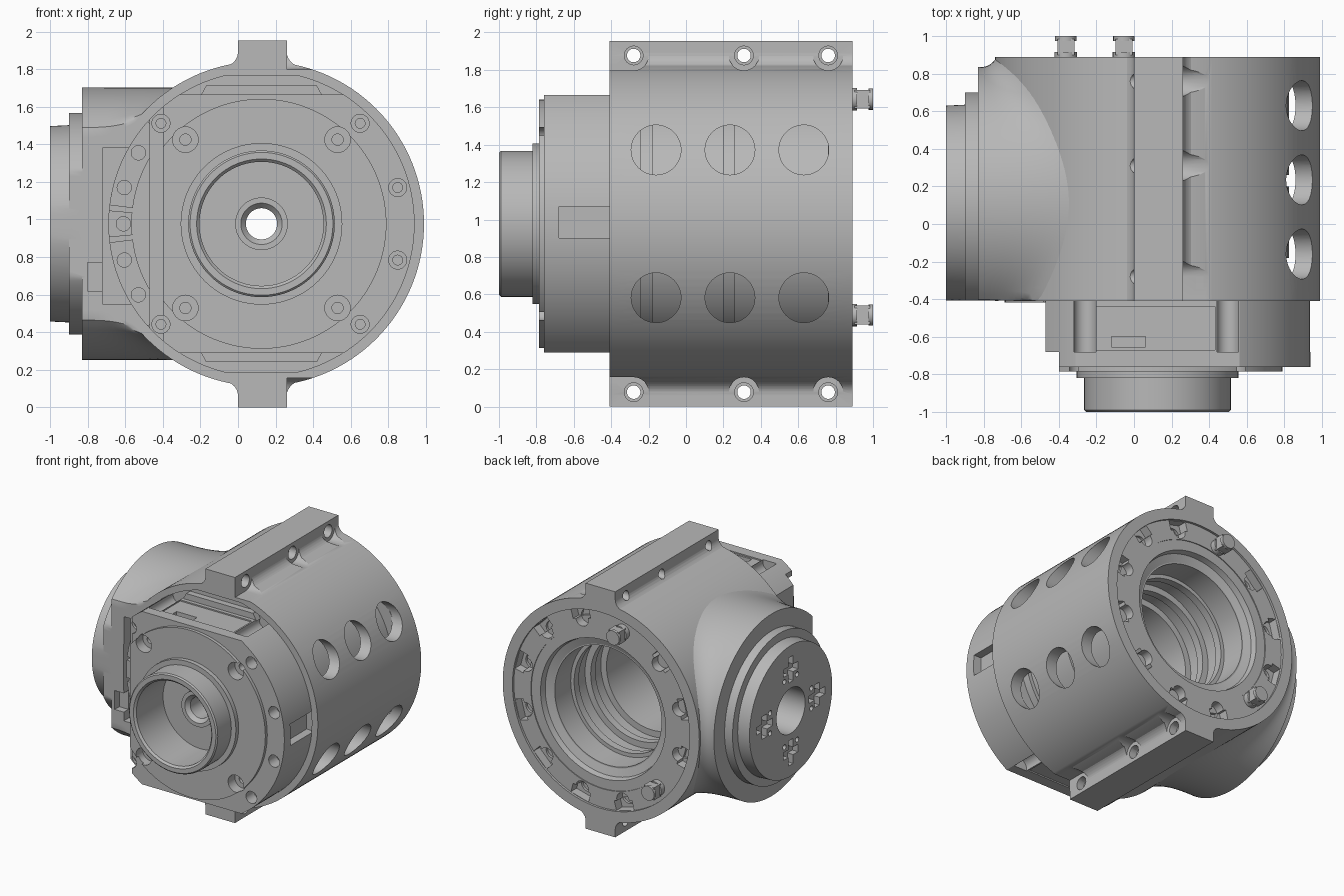
import bpy, bmesh, math
from mathutils import Vector, Matrix

old = bpy.data.objects.get("Cube")
if old:
    bpy.data.objects.remove(old, do_unlink=True)

CX, CZ = 0.125, 0.977      # main barrel axis, along y
BY = 0.11                  # side boss axis, along x
R = 0.865                  # barrel radius
FRONT, BACK = -0.41, 0.89
FLOOR = -0.36              # recess floor behind the front rim

metal = bpy.data.materials.new("machined_grey")
metal.use_nodes = True
grey = (0.48, 0.48, 0.48, 1)
metal.diffuse_color = grey
metal.node_tree.nodes["Principled BSDF"].inputs["Base Color"].default_value = grey
parts = []


def finish(name, bm, cutter=False):
    bmesh.ops.remove_doubles(bm, verts=bm.verts, dist=1e-5)
    bmesh.ops.recalc_face_normals(bm, faces=bm.faces)
    me = bpy.data.meshes.new(name)
    bm.to_mesh(me)
    bm.free()
    me.materials.append(metal)
    ob = bpy.data.objects.new(name, me)
    bpy.context.scene.collection.objects.link(ob)
    if cutter:
        ob.hide_render = True
    else:
        parts.append(ob)
    return ob


def cyl(bm, p0, p1, r, n=32):
    a, b = Vector(p0), Vector(p1)
    m = Matrix.Translation((a + b) / 2) @ (b - a).to_track_quat("Z", "Y").to_matrix().to_4x4()
    bmesh.ops.create_cone(bm, cap_ends=True, segments=n, radius1=r, radius2=r,
                          depth=(b - a).length, matrix=m)


def box(bm, lo, hi, m=Matrix()):
    lo, hi = Vector(lo), Vector(hi)
    bmesh.ops.create_cube(bm, size=1, matrix=m @ Matrix.Translation((lo + hi) / 2)
                          @ Matrix.Diagonal((*(hi - lo), 1)))


def skin(bm, rings, closed=False):
    # Quads between successive rings of vertices
    n = len(rings[0])
    for i in range(len(rings) if closed else len(rings) - 1):
        a, b = rings[i], rings[(i + 1) % len(rings)]
        for j in range(n):
            k = (j + 1) % n
            bm.faces.new((a[j], a[k], b[k], b[j]))


def lathe(name, profile, n=96):
    # Closed (radius, y) profile turned about the barrel axis
    bm = bmesh.new()
    turn = [2 * math.pi * i / n for i in range(n)]
    rings = [[bm.verts.new((CX + r * math.cos(t), y, CZ + r * math.sin(t))) for t in turn]
             for r, y in profile]
    skin(bm, rings, closed=True)
    return finish(name, bm)


def cut(ob, build):
    bm = bmesh.new()
    build(bm)
    tool = finish("cutter", bm, cutter=True)
    mod = ob.modifiers.new("cut", "BOOLEAN")
    mod.operation, mod.solver, mod.object = "DIFFERENCE", "EXACT", tool
    mod.use_self = True
    dg = bpy.context.evaluated_depsgraph_get()
    me = bpy.data.meshes.new_from_object(ob.evaluated_get(dg))
    ob.modifiers.clear()
    ob.data = me
    bpy.data.objects.remove(tool, do_unlink=True)


def rail_holes(bm):
    for s in (-1, 1):
        z = CZ + s * 0.9
        for y in (-0.28, 0.31, 0.76):
            cyl(bm, (-0.2, y, z), (0.5, y, z), 0.036)
            cyl(bm, (0.2, y, z), (0.5, y, z), 0.05)
            cyl(bm, (0.262, y, z), (0.5, y, z), 0.08)
        # The front spotface runs out through the front end
        box(bm, (0.262, -0.5, z - 0.08), (0.5, -0.28, z + 0.08))


def side_pocket(bm):
    box(bm, (-0.72, -0.5, 0.55), (-0.45, -0.3, 1.38))
    box(bm, (-0.8, -0.5, 0.62), (-0.7, -0.35, 0.77))
    cyl(bm, (-1.1, BY, CZ), (-0.6, BY, CZ), 0.18, 48)


# Outer barrel with side windows
shell = lathe("outer_barrel", [(R, FRONT), (R, BACK), (0.78, BACK), (0.78, -0.3),
                               (0.812, -0.3), (0.812, FRONT)], 128)


def shell_cuts(bm):
    rail_holes(bm)
    side_pocket(bm)
    for s in (-1, 1):
        for y in (-0.16, 0.235, 0.63):
            cyl(bm, (0.6, y, CZ + s * 0.395), (1.1, y, CZ + s * 0.395), 0.133, 48)


cut(shell, shell_cuts)

# Inner sleeve with outer grooves and a ribbed bore
lathe("inner_sleeve", [(0.7, 0.8), (0.7, 0.26), (0.67, 0.26), (0.67, 0.2), (0.7, 0.2),
                       (0.7, -0.18), (0.67, -0.18), (0.67, -0.24), (0.7, -0.24), (0.7, -0.32),
                       (0.4, -0.32), (0.4, 0.25), (0.45, 0.25), (0.45, 0.36), (0.42, 0.36),
                       (0.42, 0.42), (0.47, 0.42), (0.47, 0.54), (0.44, 0.54), (0.44, 0.6),
                       (0.47, 0.6), (0.47, 0.8)])

# Notched ring at the back
ring = lathe("back_ring", [(0.79, 0.76), (0.79, 0.872), (0.63, 0.872), (0.63, 0.865),
                           (0.55, 0.865), (0.54, 0.82), (0.48, 0.8), (0.47, 0.76)])
PINS = (105, 225)


def ring_cuts(bm):
    for deg in range(15, 360, 30):
        if deg in PINS:
            continue
        m = Matrix.Translation((CX, 0, CZ)) @ Matrix.Rotation(-math.radians(deg), 4, "Y")
        p = m @ Vector((0.695, 0, 0))
        cyl(bm, (p.x, 0.78, p.z), (p.x, 1, p.z), 0.055, 20)
        box(bm, (0.7, 0.8, -0.08), (0.775, 1, 0.08), m)


cut(ring, ring_cuts)

# Locating pins on the back, with two flats on the neck
for deg in PINS:
    t = math.radians(deg)
    x, z = CX + 0.69 * math.cos(t), CZ + 0.69 * math.sin(t)
    bm = bmesh.new()
    cyl(bm, (x, 0.8, z), (x, 0.915, z), 0.06, 24)
    box(bm, (x - 0.045, 0.9, z - 0.05), (x + 0.045, 0.985, z + 0.05))
    cyl(bm, (x, 0.975, z), (x, 1, z), 0.057, 24)
    finish("locating_pin", bm)

# Top and bottom mounting rails with filleted feet
for s, label in ((1, "top_rail"), (-1, "bottom_rail")):
    arc = [math.pi / 2 * i / 8 for i in range(9)]
    right = [(0.26 + 0.11 * (1 - math.cos(a)), 0.913 - 0.085 * math.sin(a)) for a in arc]
    left = [(0.26 - x, z) for x, z in reversed(right)]
    outline = [(0, 0.977), (0.26, 0.977)] + right + [(0.37, 0.79), (-0.11, 0.79)] + left
    bm = bmesh.new()
    ends = [[bm.verts.new((x, y, CZ + s * z)) for x, z in outline] for y in (FRONT, BACK)]
    skin(bm, ends)
    for e in ends:
        bm.faces.new(e)
    cut(finish(label, bm), rail_holes)

# Side boss: stepped disc flaring into the barrel
bm = bmesh.new()
N = 128
rings = []


def boss_ring(fn):
    row = []
    for i in range(N):
        t = 2 * math.pi * i / N
        x, r = fn(t)
        y = min(max(BY + r * math.cos(t), -0.408), 0.888)
        row.append(bm.verts.new((x, y, CZ + r * math.sin(t))))
    rings.append(row)


def flare(u):
    def fn(t):
        end = CX - math.sqrt(R * R - (0.725 * math.sin(t)) ** 2) + 0.05
        return -0.83 + (end + 0.83) * u, 0.725 + 0.15 * math.cos(t) ** 2 * u ** 3
    return fn


for x, r in ((-1, 0.52), (-0.9, 0.525), (-0.9, 0.59), (-0.83, 0.59)):
    boss_ring(lambda t: (x, r))
for i in range(11):
    boss_ring(flare(i / 10))
skin(bm, rings)
bm.faces.new(rings[0])
hub = bm.verts.new((-0.69, BY, CZ))
for j in range(N):
    bm.faces.new((rings[-1][j], rings[-1][(j + 1) % N], hub))
boss = finish("side_boss", bm)


def boss_cuts(bm):
    side_pocket(bm)
    # Cross-shaped pockets around the centre hole
    for k in range(4):
        m = (Matrix.Translation((0, BY, CZ)) @ Matrix.Rotation(k * math.pi / 2, 4, "X")
             @ Matrix.Translation((0, 0, 0.33)))
        box(bm, (-1.1, -0.03, -0.1), (-0.95, 0.03, 0.1), m)
        box(bm, (-1.1, -0.09, -0.03), (-0.95, 0.09, 0.03), m)
        for sy in (-1, 1):
            c = m @ Vector((0, sy * 0.08, -0.07))
            cyl(bm, (-1.1, c.y, c.z), (-0.95, c.y, c.z), 0.02, 16)


cut(boss, boss_cuts)

# Front housing with output tube and central through hole
housing = lathe("front_housing", [(0.815, -0.3), (0.815, -0.76), (0.665, -0.76), (0.665, -0.785),
                                  (0.43, -0.785), (0.43, -0.82), (0.39, -0.82), (0.39, -0.99),
                                  (0.38, -1), (0.345, -1), (0.33, -0.985), (0.33, -0.65),
                                  (0.14, -0.65), (0.14, -0.69), (0.11, -0.69), (0.083, -0.66),
                                  (0.083, -0.3)], 128)


def housing_cuts(bm):
    # Flats and the stepped left side
    box(bm, (-1, -1.1, 0.1), (-0.47, FLOOR, 1.85))
    box(bm, (-1, -1.1, 0.1), (-0.4, -0.68, 1.85))
    box(bm, (0.87, -0.68, 0.9), (1.1, -0.38, 1.07))
    box(bm, (-0.12, -0.655, 1.61), (0.06, -0.6, 1.85))
    for s in (-1, 1):
        for inner, x0, x1, y0, y1 in ((0.688, -0.8, 1.1, -1.1, FLOOR),
                                      (0.678, -0.2, 0.43, -0.67, -0.44)):
            z = sorted((CZ + s * inner, CZ + s))
            box(bm, (x0, y0, z[0]), (x1, y1, z[1]))
        # Scallops in the flats
        for dx in (-0.385, 0.375):
            cyl(bm, (CX + dx, -0.68, CZ + s * 0.67), (CX + dx, FLOOR, CZ + s * 0.67), 0.06, 24)
        # Rim screws and cover screws
        for x, dz in ((0.65, 0.535), (0.85, 0.193), (-0.41, 0.535)):
            cyl(bm, (x, -0.9, CZ + s * dz), (x, -0.66, CZ + s * dz), 0.048, 24)
            cyl(bm, (x, -0.9, CZ + s * dz), (x, -0.58, CZ + s * dz), 0.026, 24)
        for dx in (-0.405, 0.405):
            p = (CX + dx, CZ + s * 0.448)
            cyl(bm, (p[0], -0.9, p[1]), (p[0], -0.7, p[1]), 0.068, 24)
            cyl(bm, (p[0], -0.9, p[1]), (p[0], -0.62, p[1]), 0.03, 24)


cut(housing, housing_cuts)

# Lugs filling the recess above and below the housing flats
for s, label in ((1, "top_lug"), (-1, "bottom_lug")):
    bm = bmesh.new()
    outline = [(-0.2, 0.68), (0.45, 0.68), (0.42, 0.735), (-0.17, 0.735)]
    ends = [[bm.verts.new((x, y, CZ + s * z)) for x, z in outline] for y in (FRONT, -0.33)]
    skin(bm, ends)
    for e in ends:
        bm.faces.new(e)
    finish(label, bm)


# Curved clamp plates on the left of the housing
def clamp_cuts(bm):
    for x, dz in ((-0.605, 0.193), (-0.53, 0.378), (-0.61, 0), (-0.605, -0.193), (-0.53, -0.378)):
        cyl(bm, (x, -0.5, CZ + dz), (x, -0.385, CZ + dz), 0.038, 24)


for name, a0, a1 in (("upper_clamp", 138, 173), ("centre_clamp", 175, 185), ("lower_clamp", 187, 222)):
    bm = bmesh.new()
    rings = []
    for i in range(17):
        t = math.radians(a0 + (a1 - a0) * i / 16)
        rings.append([bm.verts.new((CX + r * math.cos(t), y, CZ + r * math.sin(t)))
                      for r, y in ((0.69, FLOOR), (0.815, FLOOR), (0.815, -0.418), (0.69, -0.418))])
    skin(bm, rings)
    bm.faces.new(rings[0])
    bm.faces.new(rings[-1])
    cut(finish(name, bm), clamp_cuts)

# Smooth shading with crisp machined edges
bpy.ops.object.select_all(action="DESELECT")
for ob in parts:
    ob.select_set(True)
bpy.context.view_layer.objects.active = parts[0]
bpy.ops.object.shade_smooth_by_angle(angle=math.radians(30))
